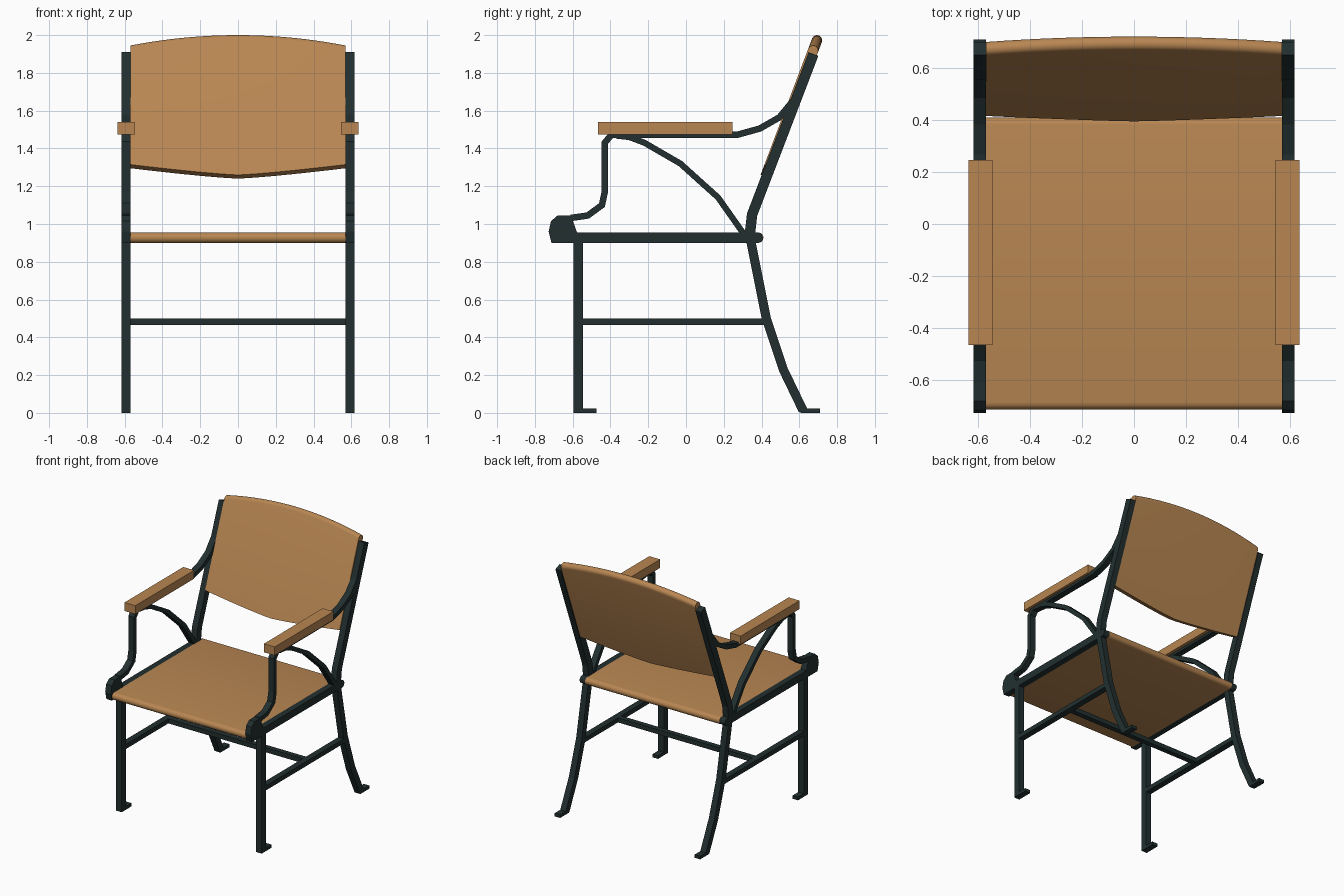
import bpy, bmesh, math
from mathutils import Vector

cube = bpy.data.objects.get("Cube")
if cube:
    bpy.data.objects.remove(cube, do_unlink=True)


def material(name, rgb):
    m = bpy.data.materials.new(name)
    m.use_nodes = True
    m.diffuse_color = (*rgb, 1)
    bsdf = m.node_tree.nodes["Principled BSDF"]
    bsdf.inputs["Base Color"].default_value = (*rgb, 1)
    bsdf.inputs["Roughness"].default_value = 0.7
    return m


WOOD = material("warm wood", (0.48, 0.24, 0.085))
IRON = material("dark green iron", (0.016, 0.028, 0.028))
INNER, OUTER = 0.57, 0.617      # side frame thickness across x


def loft(name, rings, mat, smooth=False):
    """Skin a row of matching closed rings and cap both ends."""
    bm = bmesh.new()
    rows = [[bm.verts.new(p) for p in ring] for ring in rings]
    n = len(rows[0])
    for a, b in zip(rows, rows[1:]):
        for i in range(n):
            j = (i + 1) % n
            bm.faces.new((a[i], a[j], b[j], b[i]))
    bm.faces.new(rows[0])
    bm.faces.new(rows[-1])
    bmesh.ops.recalc_face_normals(bm, faces=bm.faces)
    mesh = bpy.data.meshes.new(name)
    bm.to_mesh(mesh)
    bm.free()
    mesh.materials.append(mat)
    obj = bpy.data.objects.new(name, mesh)
    bpy.context.collection.objects.link(obj)
    if smooth:
        bpy.ops.object.select_all(action='DESELECT')
        obj.select_set(True)
        bpy.context.view_layer.objects.active = obj
        bpy.ops.object.shade_smooth_by_angle(angle=math.radians(40))
    return obj


def plate(name, outline, x0, x1, mat, smooth=False):
    """Extrude a (y, z) outline across x."""
    return loft(name, [[(x, y, z) for y, z in outline] for x in (x0, x1)], mat, smooth)


def box(name, x0, x1, y0, y1, z0, z1, mat):
    return plate(name, [(y0, z0), (y1, z0), (y1, z1), (y0, z1)], x0, x1, mat)


def bar(name, path, width, side):
    """Flat iron bar following a (y, z) path with mitred bends."""
    pts = [Vector(p) for p in path]
    dirs = [(b - a).normalized() for a, b in zip(pts, pts[1:])]
    rings = []
    for i, p in enumerate(pts):
        before, after = dirs[max(i - 1, 0)], dirs[min(i, len(dirs) - 1)]
        t = (before + after).normalized()
        off = Vector((-t.y, t.x)) * (width / 2 / t.dot(after))
        a, b = p + off, p - off
        rings.append([(side * INNER, *a), (side * OUTER, *a),
                      (side * OUTER, *b), (side * INNER, *b)])
    return loft(name, rings, IRON)


def round_ended(y0, y1, z0, z1, front=True):
    """Outline of a board with rounded ends."""
    r, zc, n = (z1 - z0) / 2, (z0 + z1) / 2, 8
    angles = [math.pi * i / n - math.pi / 2 for i in range(n + 1)]
    back = [(y1 - r + r * math.cos(a), zc + r * math.sin(a)) for a in angles]
    if not front:
        return back + [(y0, z1), (y0, z0)]
    return back + [(y0 + r - r * math.cos(a), zc - r * math.sin(a)) for a in angles]


# Seat board
plate("seat", round_ended(-0.713, 0.41, 0.9, 0.955), -INNER, INNER, WOOD, True)

# Leaning backrest with arched rounded top and shallow pointed bottom
up = Vector((0.353, 0.935)).normalized()
front = Vector((-up.y, up.x))
base, half = Vector((0.345, 1.05)), 0.0275


def on_lean(z):
    return base + up * ((z - base.y) / up.y)


rings = []
COLUMNS = 16
for i in range(COLUMNS + 1):
    u = 2 * i / COLUMNS - 1
    low = on_lean(1.25 + 0.055 * abs(u) ** 1.25)
    top = on_lean(2.0 - half - 0.055 * u * u)
    outline = [low - front * half, low + front * half]
    for k in range(9):
        a = math.pi * k / 8
        outline.append(top + front * half * math.cos(a) + up * half * math.sin(a))
    rings.append([(u * INNER, *p) for p in outline])
loft("backrest", rings, WOOD, True)

# Side frames, left (+x) and right (-x)
for label, s in (("left", 1), ("right", -1)):
    x0, x1 = s * INNER, s * OUTER
    bar(label + "_back_upright", [(0.335, 0.92), (0.35, 1.05), (0.675, 1.9)], 0.055, s)
    bar(label + "_back_leg",
        [(0.335, 0.95), (0.425, 0.5), (0.515, 0.23), (0.62, 0.012)], 0.048, s)
    box(label + "_back_foot", x0, x1, 0.605, 0.71, 0, 0.024, IRON)
    box(label + "_front_leg", x0, x1, -0.595, -0.545, 0, 0.91, IRON)
    box(label + "_front_foot", x0, x1, -0.595, -0.475, 0, 0.024, IRON)
    plate(label + "_seat_rail", round_ended(-0.6, 0.407, 0.9, 0.955, False), x0, x1, IRON)
    plate(label + "_front_scroll",
          [(-0.712, 0.9), (-0.727, 0.96), (-0.715, 1.015), (-0.68, 1.045),
           (-0.595, 1.045), (-0.6, 1.02), (-0.575, 0.95), (-0.575, 0.9)], x0, x1, IRON)
    bar(label + "_arm_support",
        [(-0.61, 1.032), (-0.52, 1.045), (-0.445, 1.1), (-0.43, 1.17), (-0.43, 1.43),
         (-0.395, 1.472), (0.27, 1.472), (0.39, 1.505), (0.495, 1.565), (0.565, 1.65)],
        0.034, s)
    bar(label + "_arm_brace",
        [(-0.37, 1.468), (-0.3, 1.46), (-0.22, 1.43), (-0.03, 1.32),
         (0.17, 1.14), (0.325, 0.92)], 0.032, s)
    box(label + "_armrest", s * 0.545, s * 0.637, -0.465, 0.247, 1.475, 1.54, WOOD)
    box(label + "_side_stretcher", x0, x1, -0.56, 0.42, 0.465, 0.5, IRON)

# Stretcher joining the two sides
box("cross_stretcher", -INNER, INNER, -0.03, 0.01, 0.465, 0.5, IRON)
